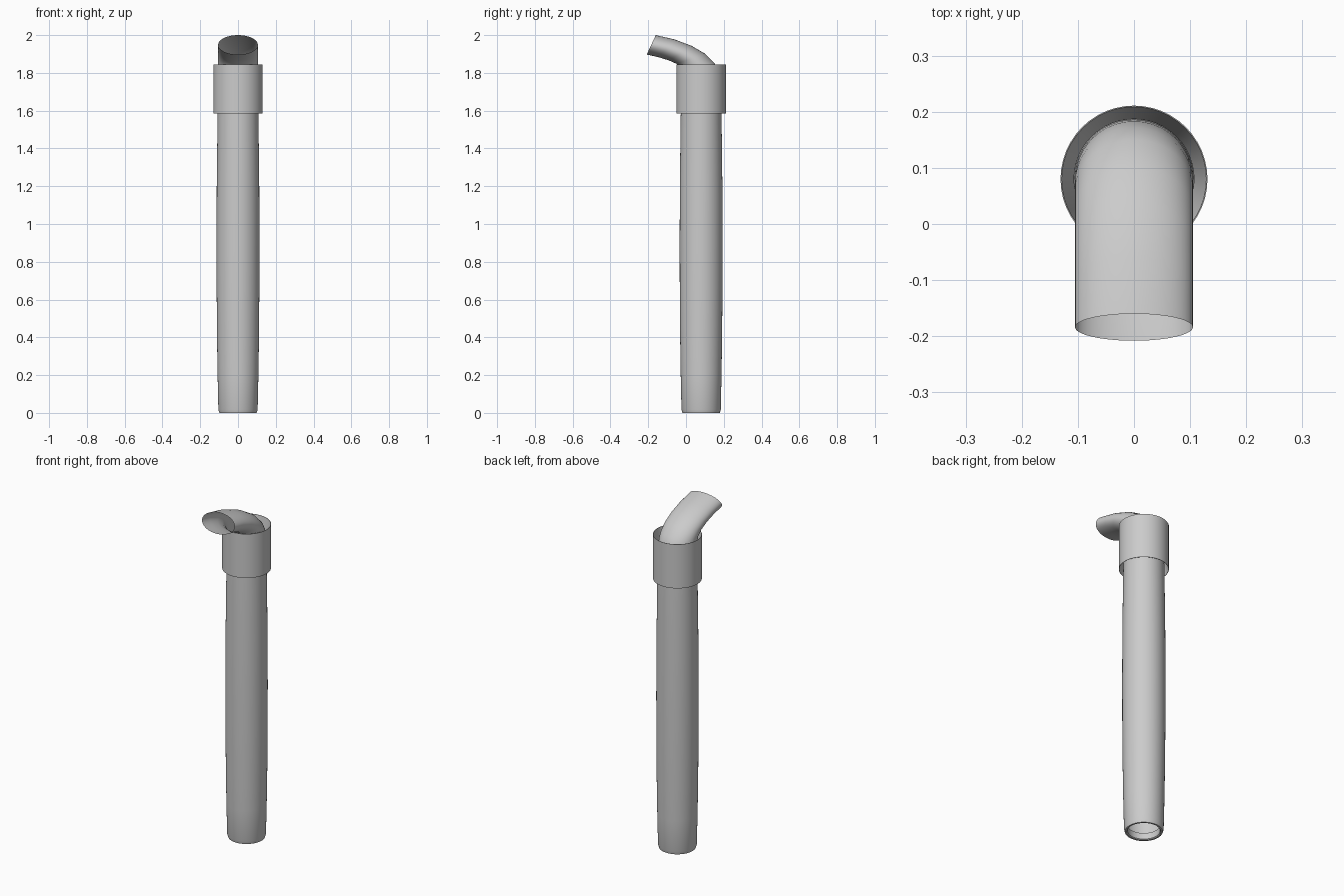
import bpy, bmesh, math

if "Cube" in bpy.data.objects:
    bpy.data.objects.remove(bpy.data.objects["Cube"])

CY = 0.08   # y of the tube axis
N = 48


def loft(name, rings, angle=35):
    """Skin a list of rings with quads, leaving both ends open."""
    bm = bmesh.new()
    rows = [[bm.verts.new(p) for p in r] for r in rings]
    for a, b in zip(rows, rows[1:]):
        for i in range(N):
            j = (i + 1) % N
            bm.faces.new((a[i], a[j], b[j], b[i]))
    me = bpy.data.meshes.new(name)
    bm.to_mesh(me)
    bm.free()
    ob = bpy.data.objects.new(name, me)
    bpy.context.collection.objects.link(ob)
    bpy.ops.object.select_all(action='DESELECT')
    bpy.context.view_layer.objects.active = ob
    ob.select_set(True)
    bpy.ops.object.shade_smooth_by_angle(angle=math.radians(angle))
    return ob


def ring(back, front, half_w):
    """Ellipse spanning two (y, z) points on the centre plane."""
    cy, cz = (back[0] + front[0]) / 2, (back[1] + front[1]) / 2
    dy, dz = (back[0] - front[0]) / 2, (back[1] - front[1]) / 2
    pts = []
    for i in range(N):
        t = 2 * math.pi * i / N
        s = math.sin(t)
        pts.append((half_w * math.cos(t), cy + dy * s, cz + dz * s))
    return pts


def circle(r, z):
    return ring((CY + r, z), (CY - r, z), r)


# Tube: rolled lip at the foot, slightly bulging shaft
shaft = [(0.085, 0.04), (0.085, 0.004), (0.09, 0.0), (0.099, 0.0), (0.104, 0.018),
         (0.108, 0.2), (0.111, 0.4), (0.113, 0.65), (0.1135, 0.9),
         (0.1125, 1.2), (0.109, 1.5), (0.106, 1.70)]
rings = [circle(r, z) for r, z in shaft]

# Flattened mouth: top and bottom centre lines bending forward
bend = [((0.183, 1.77), (-0.025, 1.76)),
        ((0.172, 1.815), (-0.024, 1.80)),
        ((0.150, 1.853), (-0.028, 1.828)),
        ((0.10, 1.902), (-0.05, 1.848)),
        ((0.03, 1.943), (-0.09, 1.866)),
        ((-0.06, 1.977), (-0.145, 1.883)),
        ((-0.16, 2.0), (-0.208, 1.897))]
rings += [ring(b, f, 0.105) for b, f in bend]
loft("bent_tube", rings)

# Collar: straight outside, flared open at both ends inside
collar = [(0.107, 1.71), (0.129, 1.585), (0.131, 1.585),
          (0.131, 1.845), (0.129, 1.845), (0.107, 1.71)]
loft("collar", [circle(r, z) for r, z in collar], 25)
